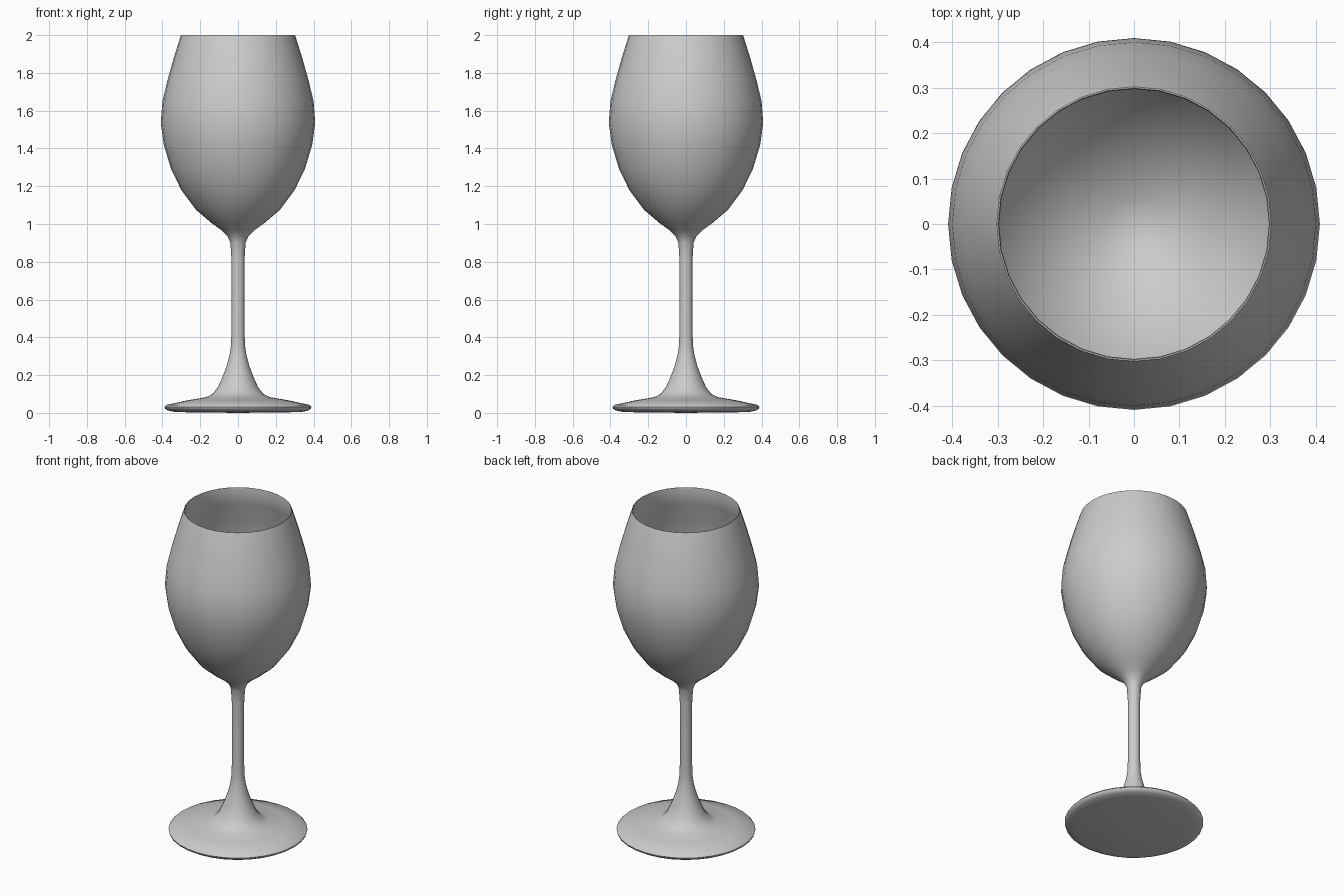
import bpy, bmesh, math
from mathutils import Vector

SIDES = 32

# Outer half-profile (radius, height): foot, stem, bowl
foot = [(0, 0.0), (0.33, 0.004), (0.37, 0.012), (0.386, 0.022), (0.389, 0.032),
        (0.38, 0.042), (0.27, 0.066), (0.17, 0.083), (0.135, 0.1), (0.107, 0.135),
        (0.082, 0.19), (0.06, 0.25), (0.044, 0.31)]
stem = [(0.037, 0.36), (0.035, 0.42), (0.034, 0.6), (0.035, 0.82), (0.04, 0.9)]
bowl = [(0.055, 0.935), (0.085, 0.965), (0.14, 1.005), (0.222, 1.075), (0.3, 1.18),
        (0.354, 1.29), (0.393, 1.42), (0.409, 1.535), (0.4, 1.65), (0.375, 1.755),
        (0.34, 1.88), (0.304, 1.995), (0.302, 2.0)]
# Inner wall of the bowl, rim down to the bottom
inner = [(0.299, 2.0), (0.297, 1.995), (0.332, 1.88), (0.366, 1.755), (0.391, 1.65),
         (0.4, 1.535), (0.384, 1.42), (0.345, 1.295), (0.29, 1.19), (0.212, 1.09),
         (0.13, 1.025), (0.06, 0.99), (0, 0.975)]
profile = foot + stem + bowl + inner

# Lathe the profile around z
bm = bmesh.new()
verts = [bm.verts.new((r, 0, z)) for r, z in profile]
edges = [bm.edges.new(pair) for pair in zip(verts, verts[1:])]
bmesh.ops.spin(bm, geom=verts + edges, cent=Vector(), axis=Vector((0, 0, 1)),
               angle=2 * math.pi, steps=SIDES, use_duplicate=False)
bmesh.ops.remove_doubles(bm, verts=bm.verts, dist=0.0005)
bmesh.ops.recalc_face_normals(bm, faces=bm.faces)

mesh = bpy.data.meshes.new("wine_glass")
bm.to_mesh(mesh)
bm.free()
glass = bpy.data.objects.new("wine_glass", mesh)
bpy.context.collection.objects.link(glass)

# Smooth shading with crisp rim
bpy.context.view_layer.objects.active = glass
glass.select_set(True)
bpy.ops.object.shade_smooth_by_angle(angle=math.radians(50))
